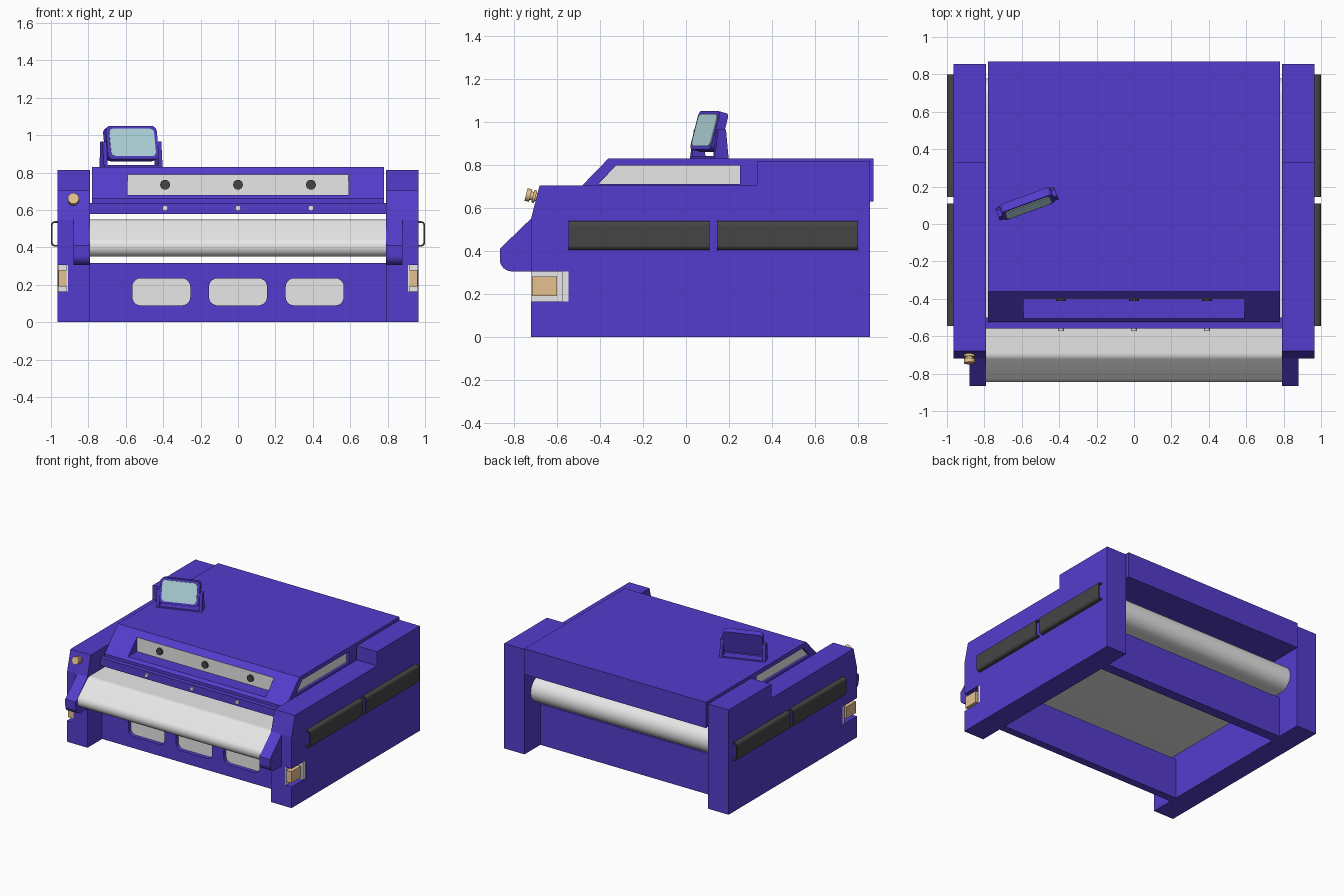
import bpy, bmesh, math
from mathutils import Matrix, Vector

cube = bpy.data.objects.get("Cube")
if cube:
    bpy.data.objects.remove(cube, do_unlink=True)


def material(name, rgb):
    m = bpy.data.materials.new(name)
    m.use_nodes = True
    m.diffuse_color = (*rgb, 1)
    m.node_tree.nodes["Principled BSDF"].inputs["Base Color"].default_value = (*rgb, 1)
    return m


PURPLE = material("purple", (0.09, 0.046, 0.61))
WHITE = material("light_grey", (0.8, 0.8, 0.8))
DARK = material("dark_grey", (0.06, 0.06, 0.06))
TAN = material("tan", (0.78, 0.53, 0.28))
GLASS = material("pale_teal", (0.48, 0.74, 0.79))


def prism(name, pts, axis, a, b, mat, smooth=False):
    """Extrude a profile along x (points are y, z) or along y (points are x, z)."""
    bm = bmesh.new()
    rings = []
    for t in (a, b):
        rings.append([bm.verts.new((t, p, q) if axis == "x" else (p, t, q)) for p, q in pts])
    n = len(pts)
    for i in range(n):
        j = (i + 1) % n
        bm.faces.new((rings[0][i], rings[0][j], rings[1][j], rings[1][i]))
    for ring in rings:
        bm.faces.new(ring)
    bmesh.ops.recalc_face_normals(bm, faces=bm.faces)
    me = bpy.data.meshes.new(name)
    bm.to_mesh(me)
    bm.free()
    me.materials.append(mat)
    ob = bpy.data.objects.new(name, me)
    bpy.context.collection.objects.link(ob)
    if smooth:
        select(ob)
        bpy.ops.object.shade_smooth_by_angle()
    return ob


def select(ob):
    bpy.ops.object.select_all(action="DESELECT")
    ob.select_set(True)
    bpy.context.view_layer.objects.active = ob


def rect(p0, p1, q0, q1):
    return [(p0, q0), (p1, q0), (p1, q1), (p0, q1)]


def arc(p, q, r, start, end, steps=8):
    angles = [math.radians(start + (end - start) * i / steps) for i in range(steps + 1)]
    return [(p + r * math.cos(t), q + r * math.sin(t)) for t in angles]


def round_rect(p, q, w, h, r):
    dx, dy = w / 2 - r, h / 2 - r
    corners = [(dx, dy), (-dx, dy), (-dx, -dy), (dx, -dy)]
    return [v for i, (x, y) in enumerate(corners)
            for v in arc(p + x, q + y, r, 90 * i, 90 * i + 90, 5)]


def disc(p, q, r, n):
    return arc(p, q, r, 0, 360 - 360 / n, n - 1)


def cut(ob, cutter):
    cutter.hide_render = True
    mod = ob.modifiers.new("cut", "BOOLEAN")
    mod.operation = "DIFFERENCE"
    mod.solver = "EXACT"
    mod.object = cutter
    select(ob)
    bpy.ops.object.modifier_apply(modifier=mod.name)
    bpy.data.objects.remove(cutter, do_unlink=True)


# Side housings with arms, corner blocks and handles
housing = [(-0.72, 0), (-0.72, 0.55), (-0.68, 0.705), (0.33, 0.705),
           (0.33, 0.815), (0.855, 0.815), (0.855, 0)]
arm = ([(-0.55, 0.305)] + arc(-0.81, 0.36, 0.055, 270, 180)
       + [(-0.865, 0.41), (-0.72, 0.55), (-0.55, 0.55)])
for side, s in (("left", 1), ("right", -1)):
    ob = prism(side + "_housing", housing, "x", s * 0.79, s * 0.965, PURPLE)
    cut(ob, prism("notch", rect(-0.8, -0.545, 0.165, 0.305), "x", s * 0.91, s * 1.05, PURPLE))
    prism(side + "_arm", arm, "x", s * 0.79, s * 0.88, PURPLE)
    prism(side + "_notch_plate", rect(-0.72, -0.545, 0.165, 0.305), "x",
          s * 0.91, s * 0.916, WHITE)
    prism(side + "_notch_back", rect(-0.575, -0.545, 0.165, 0.305), "x",
          s * 0.91, s * 0.962, WHITE)
    prism(side + "_corner_block", rect(-0.715, -0.6, 0.19, 0.28), "x",
          s * 0.914, s * 0.96, TAN)

    # Thin channel section: outer outline, then back along the inner one
    def channel(inset):
        r = 0.02 - inset
        return ([(s * 0.962, 0.405 + inset)]
                + [(s * x, z) for x, z in arc(0.98, 0.425, r, 270, 360, 4)]
                + [(s * x, z) for x, z in arc(0.98, 0.52, r, 0, 90, 4)]
                + [(s * 0.962, 0.54 - inset)])
    section = channel(0) + channel(0.009)[::-1]
    for part, y0, y1 in (("front", -0.545, 0.11), ("rear", 0.145, 0.8)):
        prism(f"{side}_{part}_handle", section, "y", y0, y1, DARK)

# Top cover with recessed front and side windows
cover = prism("top_cover", [(-0.525, 0.63), (-0.525, 0.66), (-0.36, 0.83),
                            (0.87, 0.83), (0.87, 0.63)], "x", -0.78, 0.78, PURPLE)
cut(cover, prism("front_cut", rect(-0.59, 0.59, 0.68, 0.79), "y", -0.7, -0.395, PURPLE))
prism("front_window", rect(-0.59, 0.59, 0.68, 0.79), "y", -0.4, -0.394, WHITE)
window = [(-0.405, 0.712), (-0.325, 0.797), (0.25, 0.797), (0.25, 0.712)]
for side, s in (("left", 1), ("right", -1)):
    cut(cover, prism("side_cut", window, "x", s * 0.755, s * 0.9, PURPLE))
    prism(side + "_window", window, "x", s * 0.754, s * 0.76, WHITE)

# Cross beam, dark knobs and small lamps
prism("cross_beam", rect(-0.56, -0.5, 0.578, 0.638), "x", -0.79, 0.79, PURPLE)
for i, x in enumerate((-0.39, 0, 0.39)):
    prism(f"knob_{i}", disc(x, 0.735, 0.027, 10), "y", -0.412, -0.398, DARK)
    prism(f"lamp_{i}", disc(x, 0.61, 0.015, 12), "y", -0.572, -0.558, WHITE)

# Conveyor belt
belt = (arc(-0.69, 0.498, 0.05, 90, 135) + arc(-0.79, 0.405, 0.055, 135, 270, 12)
        + arc(0.68, 0.449, 0.099, -90, 90, 20))
prism("conveyor_belt", belt, "x", -0.79, 0.79, WHITE, True)

# Lower front panel with rounded windows, and lower rear panel
front = prism("lower_front_panel", rect(-0.79, 0.79, 0, 0.317), "y", -0.54, -0.48, PURPLE)
for i, x in enumerate((-0.41, 0, 0.41)):
    shape = round_rect(x, 0.162, 0.31, 0.145, 0.045)
    cut(front, prism("window_cut", shape, "y", -0.6, -0.505, PURPLE))
    prism(f"lower_window_{i}", shape, "y", -0.51, -0.504, WHITE)
prism("lower_rear_panel", rect(-0.79, 0.79, 0, 0.317), "y", 0.58, 0.66, PURPLE)

# Push button on the sloped housing front
tilt = Matrix.Translation((-0.88, -0.695, 0.65)) @ Matrix.Rotation(math.radians(-14), 4, "X")
for name, r, y0, y1 in (("button_stem", 0.02, -0.03, 0.02),
                        ("button_collar", 0.03, -0.017, -0.004),
                        ("button_cap", 0.03, -0.05, -0.028)):
    prism(name, disc(0, 0, r, 16), "y", y0, y1, TAN, True).matrix_world = tilt

# Swivel display on a bracket
turn = Matrix.Translation((-0.572, 0.108, 0)) @ Matrix.Rotation(math.radians(20), 4, "Z")
lean = turn @ Matrix.Translation((0, 0, 0.955)) @ Matrix.Rotation(math.radians(-15), 4, "X")
prism("display_frame", round_rect(0, 0, 0.29, 0.185, 0.03), "y",
      -0.022, 0.022, PURPLE).matrix_world = lean
prism("display_screen", round_rect(0, 0, 0.255, 0.152, 0.025), "y",
      -0.026, -0.02, GLASS).matrix_world = lean
prism("bracket_base", rect(-0.035, 0.035, 0.828, 0.84), "x",
      -0.165, 0.165, PURPLE).matrix_world = turn
bracket = [(-0.035, 0.828), (0.035, 0.828), (0.022, 0.965), (-0.015, 0.965)]
for side, s in (("left", 1), ("right", -1)):
    prism(side + "_bracket_arm", bracket, "x", s * 0.145, s * 0.167, PURPLE).matrix_world = turn
